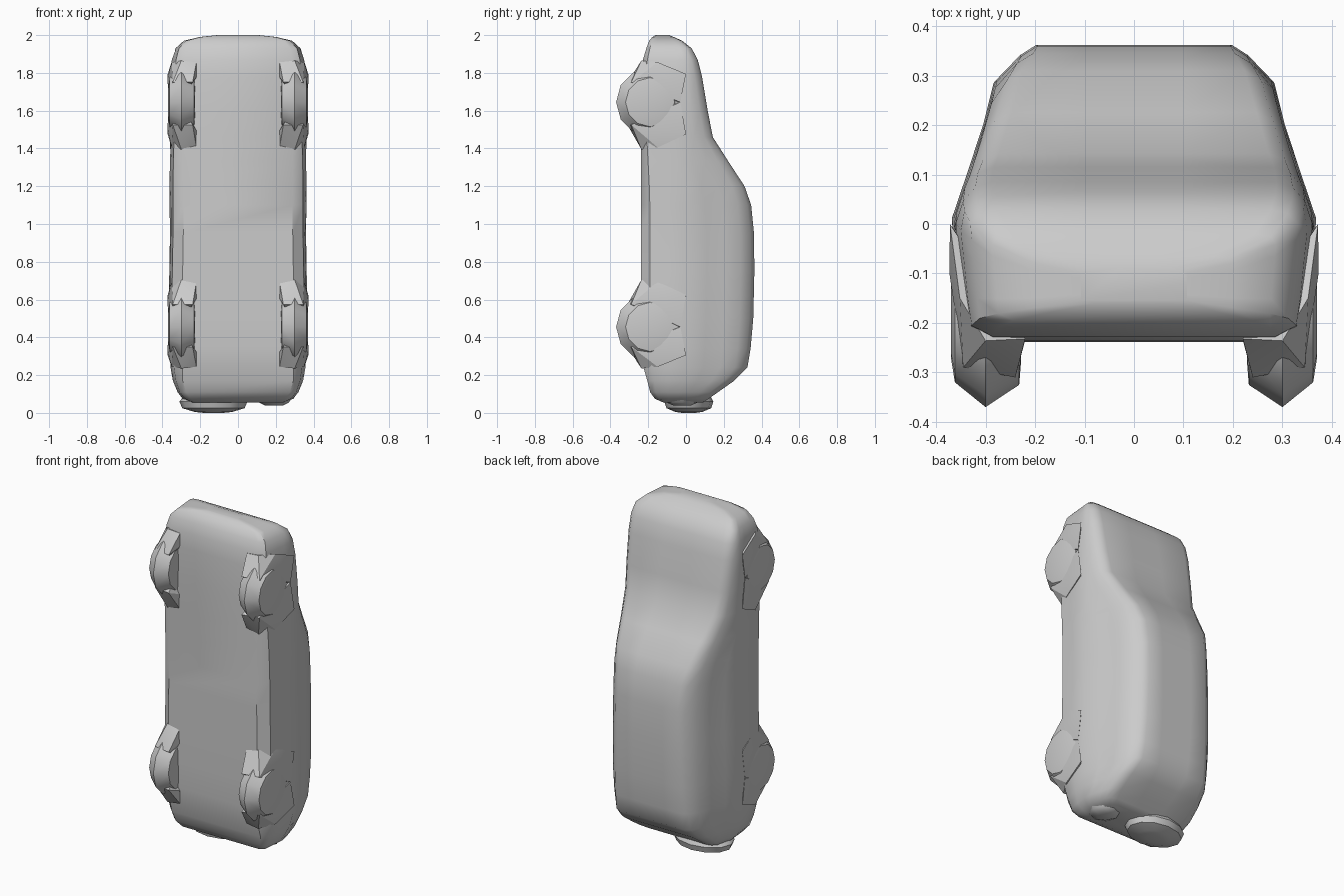
import bpy, bmesh, math
from mathutils import Vector

if "Cube" in bpy.data.objects:
    bpy.data.objects.remove(bpy.data.objects["Cube"])

grey = bpy.data.materials.new("plain grey")
grey.diffuse_color = (0.6, 0.6, 0.6, 1)
grey.use_nodes = True
grey.node_tree.nodes["Principled BSDF"].inputs["Base Color"].default_value = grey.diffuse_color


def finish(name, bm, angle=40):
    bmesh.ops.remove_doubles(bm, verts=bm.verts, dist=0.0005)
    bmesh.ops.recalc_face_normals(bm, faces=bm.faces)
    mesh = bpy.data.meshes.new(name)
    bm.to_mesh(mesh)
    bm.free()
    ob = bpy.data.objects.new(name, mesh)
    bpy.context.collection.objects.link(ob)
    mesh.materials.append(grey)
    bpy.ops.object.select_all(action='DESELECT')
    ob.select_set(True)
    bpy.context.view_layer.objects.active = ob
    bpy.ops.object.shade_smooth_by_angle(angle=math.radians(angle))
    return ob


def loft(rings):
    bm = bmesh.new()
    rows = [[bm.verts.new(p) for p in r] for r in rings]
    n = len(rows[0])
    for a, b in zip(rows, rows[1:]):
        for i in range(n):
            bm.faces.new((a[i], a[(i + 1) % n], b[(i + 1) % n], b[i]))
    bm.faces.new(rows[0])
    bm.faces.new(rows[-1])
    return bm


# half width of the car at each height above its floor
SIDE = [(-0.24, 0.325), (-0.20, 0.35), (0, 0.372), (0.1, 0.338),
        (0.2, 0.305), (0.3, 0.28), (0.36, 0.245)]


def side(y):
    for (y0, w0), (y1, w1) in zip(SIDE, SIDE[1:]):
        if y <= y1:
            return w0 + (w1 - w0) * max(0, (y - y0) / (y1 - y0))
    return SIDE[-1][1]


def section(z, yb, yt, s):
    h = yt - yb
    half = [(side(yb) * s - 0.03, yb)]
    for f in (0.08, 0.25, 0.42, 0.58, 0.74, 0.88):
        y = yb + h * f
        half.append((side(y) * s, y))
    half += [(side(yt) * s - 0.012, yt - 0.035 * h), (side(yt) * s - 0.045, yt), (0.1 * s, yt)]
    return [(x, y, z) for x, y in half] + [(-x, y, z) for x, y in reversed(half)]


# car body from tail (bottom) to nose (top): z, floor y, roof y, width scale
STATIONS = [
    (0.055, -0.12, 0.09, 0.66), (0.075, -0.165, 0.12, 0.79), (0.11, -0.19, 0.17, 0.87),
    (0.17, -0.205, 0.255, 0.93), (0.24, -0.225, 0.325, 0.965), (0.34, -0.235, 0.342, 0.985),
    (0.5, -0.238, 0.356, 1.0), (0.75, -0.238, 0.362, 0.99), (0.95, -0.238, 0.36, 0.98),
    (1.1, -0.238, 0.345, 0.98), (1.2, -0.238, 0.31, 0.98), (1.33, -0.238, 0.225, 0.98),
    (1.46, -0.238, 0.142, 0.98), (1.6, -0.238, 0.115, 0.985), (1.78, -0.235, 0.085, 0.97),
    (1.87, -0.228, 0.062, 0.945), (1.93, -0.21, 0.03, 0.89), (1.97, -0.195, -0.02, 0.78),
    (1.99, -0.178, -0.065, 0.56), (2.0, -0.16, -0.09, 0.3)]
finish("car_body", loft([section(*s) for s in STATIONS]))

# spare wheel on the tail
spare = []
for z, r in ((0.10, 0.15), (0.06, 0.18), (0.025, 0.165), (0.005, 0.10), (0.0, 0.05)):
    spare.append([(-0.13 + r * math.cos(a), 0.015 + 0.72 * r * math.sin(a), z)
                  for a in (i * math.tau / 12 for i in range(12))])
finish("spare_wheel", loft(spare))

# small tail bump on the other side
bump = [[(0.19 + r * math.cos(i * math.tau / 8), -0.02 + r * math.sin(i * math.tau / 8), z)
         for i in range(8)] for z, r in ((0.09, 0.10), (0.055, 0.08), (0.038, 0.045))]
finish("tail_bump", loft(bump))

# lens-shaped wheels, each with a crude arch fairing
for end, zc in (("rear", 0.455), ("front", 1.645)):
    for label, m in (("right", 1), ("left", -1)):
        rings = []
        for x, r in ((0.228, 0.085), (0.232, 0.135), (0.30, 0.18), (0.362, 0.13), (0.37, 0.08)):
            rings.append([(m * x, -0.19 + r * math.cos(a), zc + r * math.sin(a))
                          for a in (i * math.tau / 12 for i in range(12))])
        finish(end + "_wheel_" + label, loft(rings), 35)
        arch = bmesh.new()
        for x, y, dz in ((0.22, -0.232, 0.24), (0.30, -0.236, 0.25), (0.352, -0.15, 0.24),
                         (0.22, -0.235, 0.15), (0.24, -0.31, 0.12), (0.345, -0.29, 0.12),
                         (0.373, -0.10, 0.14), (0.372, 0.0, 0.17), (0.368, -0.03, 0.0),
                         (0.30, -0.1, 0.0)):
            for s in (1, -1):
                arch.verts.new((m * x, y, zc + s * dz * (0.88 if s * (1 if end == "rear" else -1) < 0 else 1)))
        bmesh.ops.remove_doubles(arch, verts=arch.verts, dist=0.0005)
        # one wedge above the wheel and one below it along the car
        for s, tag in ((1, "upper"), (-1, "lower")):
            part = bmesh.new()
            for v in arch.verts:
                if s * (v.co.z - zc) >= -0.001:
                    part.verts.new(v.co)
            hull = bmesh.ops.convex_hull(part, input=part.verts)
            loose = [g for g in hull["geom_interior"] if isinstance(g, bmesh.types.BMVert)]
            bmesh.ops.delete(part, geom=loose, context='VERTS')
            finish(end + "_arch_" + tag + "_" + label, part, 25)
        arch.free()
